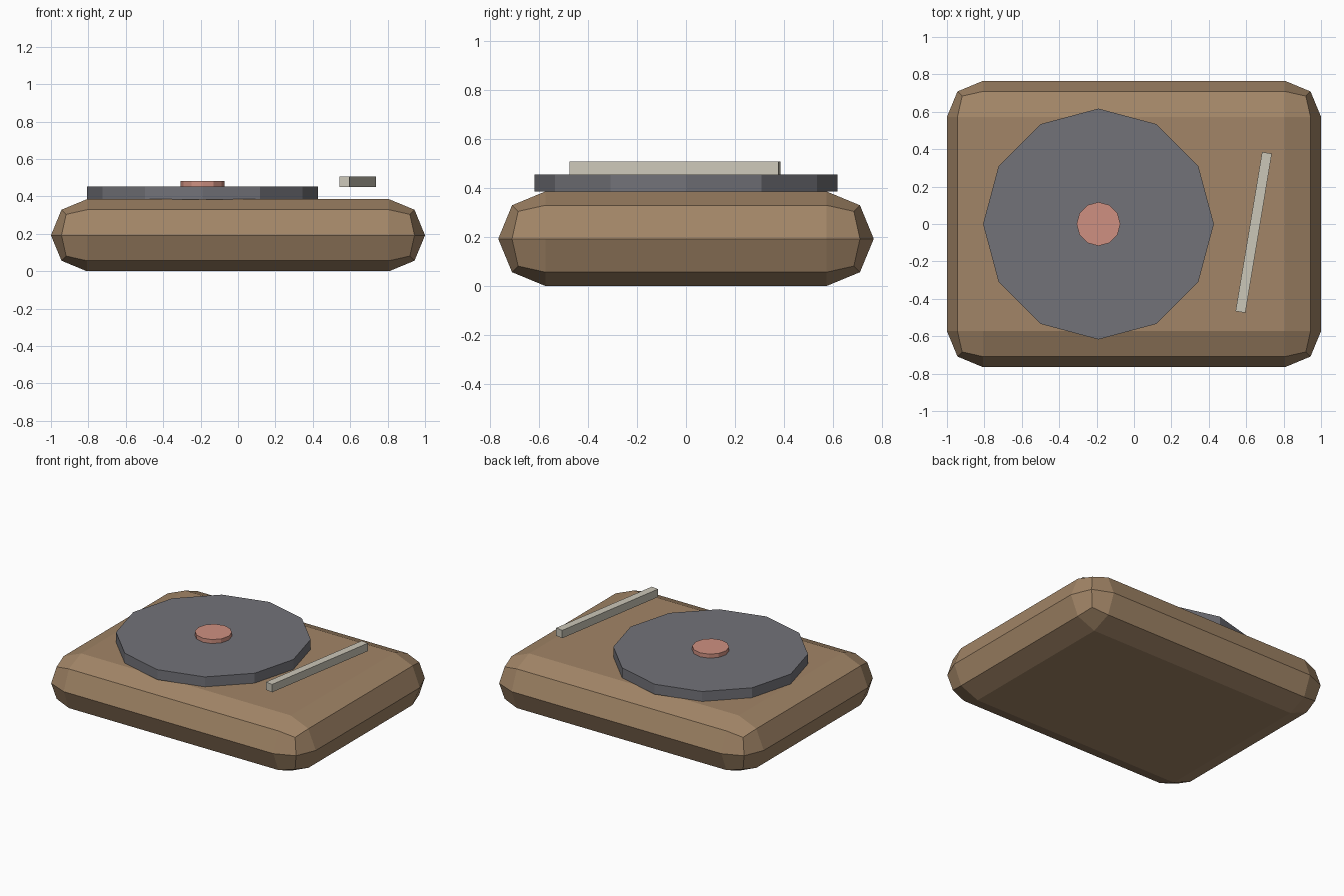
import bpy
import bmesh
from mathutils import Matrix

cube = bpy.data.objects.get("Cube")
if cube:
    bpy.data.objects.remove(cube, do_unlink=True)


def material(name, colour):
    mat = bpy.data.materials.new(name)
    mat.use_nodes = True
    mat.diffuse_color = (*colour, 1)
    mat.node_tree.nodes["Principled BSDF"].inputs["Base Color"].default_value = (*colour, 1)
    return mat


def finish(name, bm, mat, location, turn=0):
    mesh = bpy.data.meshes.new(name)
    bm.to_mesh(mesh)
    bm.free()
    mesh.materials.append(mat)
    obj = bpy.data.objects.new(name, mesh)
    obj.location = location
    obj.rotation_euler.z = turn
    bpy.context.scene.collection.objects.link(obj)
    return obj


def box(name, size, mat, location, turn=0, bevel=0):
    bm = bmesh.new()
    bmesh.ops.create_cube(bm, size=1, matrix=Matrix.Diagonal((*size, 1)))
    if bevel:
        bmesh.ops.bevel(bm, geom=bm.edges[:], offset=bevel, segments=2,
                        profile=0.5, affect='EDGES', clamp_overlap=True)
        bmesh.ops.remove_doubles(bm, verts=bm.verts[:], dist=0.002)
    return finish(name, bm, mat, location, turn)


def disc(name, radius, height, mat, location):
    bm = bmesh.new()
    bmesh.ops.create_cone(bm, cap_ends=True, segments=12, radius1=radius,
                          radius2=radius, depth=height)
    return finish(name, bm, mat, location)


wood = material("warm wood", (0.36, 0.235, 0.135))
slate = material("slate grey", (0.17, 0.17, 0.19))
coral = material("coral pink", (0.62, 0.28, 0.22))
ivory = material("ivory", (0.60, 0.57, 0.48))

# Plinth with chunky rounded edges
box("plinth", (2, 1.53, 0.385), wood, (0, 0, 0.1925), bevel=0.192)

# Platter and centre label
disc("platter", 0.617, 0.07, slate, (-0.19, 0, 0.419))
disc("centre_label", 0.117, 0.03, coral, (-0.19, 0, 0.467))

# Slanted arm hovering beside the platter
box("arm", (0.053, 0.863, 0.055), ivory, (0.64, -0.045, 0.479), turn=-0.165)
